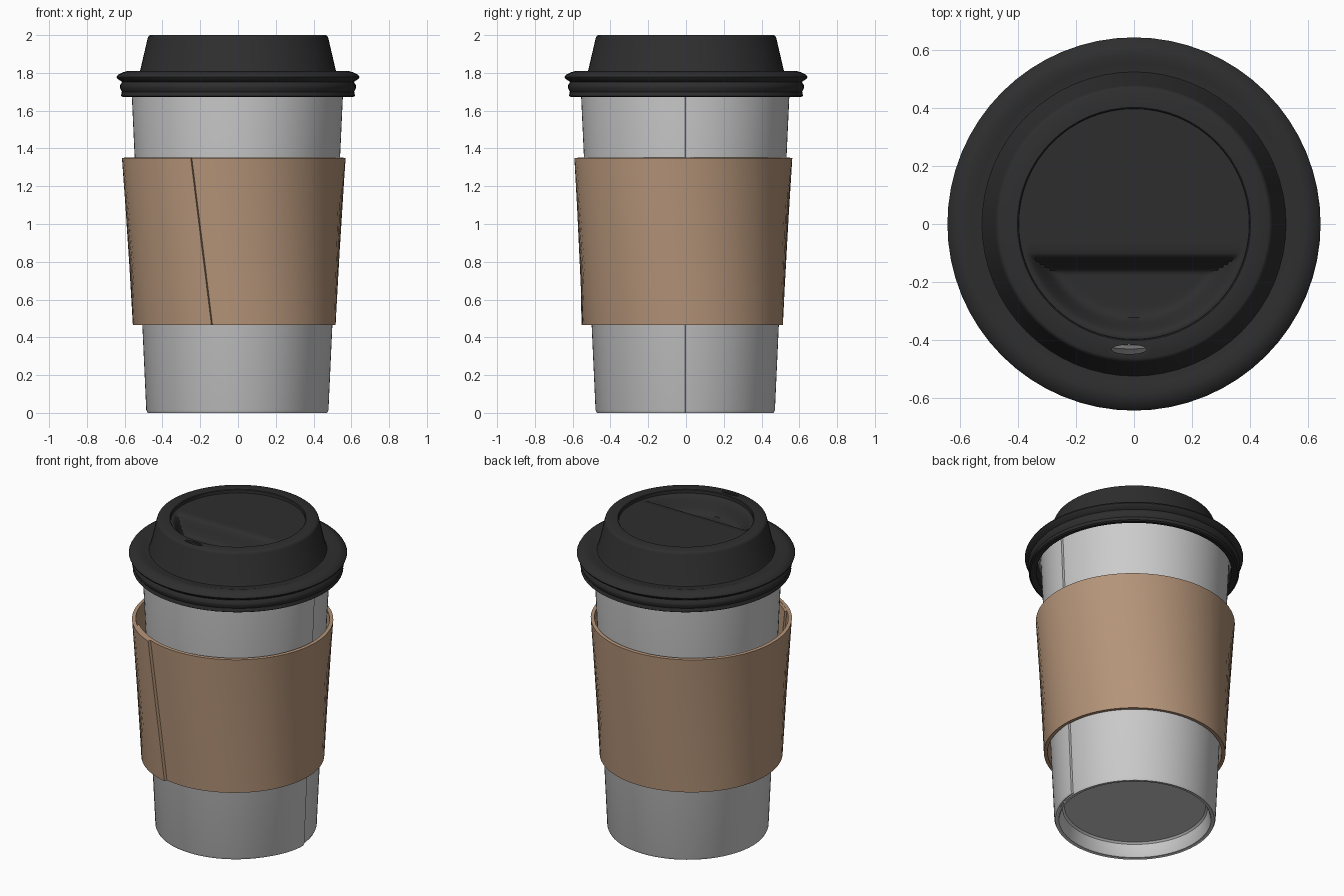
import bpy
from math import pi, cos, sin, sqrt, radians

if "Cube" in bpy.data.objects:
    bpy.data.objects.remove(bpy.data.objects["Cube"])


def material(name, color):
    m = bpy.data.materials.new(name)
    m.diffuse_color = (*color, 1)
    m.use_nodes = True
    m.node_tree.nodes["Principled BSDF"].inputs["Base Color"].default_value = m.diffuse_color
    return m


def mesh_object(name, verts, faces, mat=None):
    me = bpy.data.meshes.new(name)
    me.from_pydata(verts, [], faces)
    ob = bpy.data.objects.new(name, me)
    bpy.context.collection.objects.link(ob)
    if mat:
        me.materials.append(mat)
    return ob


def solidify(ob, thickness):
    mod = ob.modifiers.new("thickness", 'SOLIDIFY')
    mod.thickness = thickness
    mod.offset = -1


def finish(ob, angle=35):
    # apply modifiers, then smooth while keeping hard edges
    bpy.ops.object.select_all(action='DESELECT')
    ob.select_set(True)
    bpy.context.view_layer.objects.active = ob
    for mod in list(ob.modifiers):
        bpy.ops.object.modifier_apply(modifier=mod.name)
    bpy.ops.object.shade_smooth_by_angle(angle=radians(angle))


def lathe(name, profile, centre=(0, 0), seg=64, mat=None):
    verts = [(centre[0] + r * cos(2 * pi * i / seg), centre[1] + r * sin(2 * pi * i / seg), z)
             for r, z in profile for i in range(seg)]
    faces = []
    for k in range(len(profile) - 1):
        for i in range(seg):
            j = (i + 1) % seg
            faces.append((k * seg + i, k * seg + j, (k + 1) * seg + j, (k + 1) * seg + i))
    return mesh_object(name, verts, faces, mat)


def smooth(t):
    t = max(0.0, min(1.0, t))
    return t * t * (3 - 2 * t)


def wrap(name, levels, thickness, lift, overlap, mat=None, seg=96):
    """Paper sheet wrapped clockwise; its outer end lies over its inner end.
    levels: (z, centre x, centre y, radius x, radius y, seam angle)"""
    verts, faces = [], []
    total = 2 * pi + overlap * 0.3
    for z, cx, cy, rx, ry, seam in levels:
        for i in range(seg + 1):
            a = total * i / seg
            up = lift * smooth(1 - a / overlap)
            t = radians(seam) - a
            verts.append((cx + (rx + up) * cos(t), cy + (ry + up) * sin(t), z))
    n = seg + 1
    for k in range(len(levels) - 1):
        for i in range(seg):
            a = k * n + i
            faces.append((a, a + n, a + n + 1, a + 1))
    ob = mesh_object(name, verts, faces, mat)
    solidify(ob, thickness)
    finish(ob)
    return ob


black = material("black_plastic", (0.027, 0.027, 0.027))
brown = material("brown_card", (0.46, 0.296, 0.19))
CUP = (-0.011, -0.004)

# Paper cup wall with side seam
wrap("cup_wall", [(z, *CUP, r, r, 0) for z, r in
                  ((0, 0.468), (0.015, 0.475), (1.67, 0.551), (1.76, 0.555))],
     0.014, 0.015, radians(40))

# Recessed cup base
finish(lathe("cup_base", [(0.0005, 0.09), (0.415, 0.09), (0.427, 0.08), (0.442, 0.012),
                          (0.448, 0.003), (0.462, 0.002)], CUP))

# Rolled cup rim
bpy.ops.mesh.primitive_torus_add(major_radius=0.556, minor_radius=0.018, major_segments=64,
                                 minor_segments=10, location=(*CUP, 1.762))
bpy.context.object.name = "cup_rim"
finish(bpy.context.object)

# Cardboard sleeve with slanted front seam
wrap("sleeve", [(0.465, -0.02, -0.018, 0.537, 0.531, -102.6),
                (1.35, -0.022, -0.014, 0.592, 0.577, -112)],
     0.022, 0.018, radians(75), brown)

# Lid shell
lid = lathe("lid_shell", [
    (0.575, 1.682), (0.61, 1.672), (0.62, 1.678), (0.615, 1.70), (0.625, 1.72), (0.624, 1.735),
    (0.613, 1.752), (0.638, 1.768), (0.643, 1.778), (0.636, 1.79), (0.61, 1.803), (0.585, 1.81),
    (0.555, 1.802), (0.524, 1.80), (0.518, 1.812), (0.478, 1.985), (0.473, 1.995),
    (0.464, 2.0), (0.402, 2.0), (0.398, 1.996), (0.397, 1.975)], mat=black)
solidify(lid, 0.012)

# Sip hole cut through the lid rim
bpy.ops.mesh.primitive_cylinder_add(vertices=32, radius=1, depth=0.2, location=(-0.017, -0.432, 2))
cutter = bpy.context.object
cutter.name = "sip_hole_cutter"
cutter.scale = (0.06, 0.016, 1)
cutter.hide_render = True
cut = lid.modifiers.new("sip_hole", 'BOOLEAN')
cut.operation = 'DIFFERENCE'
cut.solver = 'EXACT'
cut.object = cutter
bpy.context.view_layer.update()
finish(lid)
bpy.data.objects.remove(cutter)

# Sunken lid centre with the lip well, built in rows along y
R, COLS = 0.398, 48
rows = [-R * cos(pi / 2 * i / 20) for i in range(20)]
rows = [y for y in rows if y < -0.175]
rows += [-0.17 + 0.07 * i / 7 for i in range(8)]
rows += [R * sin(-0.25 + (pi / 2 + 0.25) * i / 20) for i in range(1, 21)]
rows[0], rows[-1] = -R + 0.0005, R - 0.0005
verts, faces = [], []
for y in rows:
    half = sqrt(R * R - y * y)
    for i in range(COLS + 1):
        x = half * sin(pi / 2 * (2 * i / COLS - 1))
        r = sqrt(x * x + y * y)
        depth = 0.1 * min(smooth((-0.10 - y) / 0.07), smooth((0.388 - r) / 0.075))
        verts.append((x, y, 1.978 - depth))
for k in range(len(rows) - 1):
    for i in range(COLS):
        a = k * (COLS + 1) + i
        faces.append((a, a + 1, a + COLS + 2, a + COLS + 1))
centre = mesh_object("lid_centre", verts, faces, black)
solidify(centre, 0.012)
finish(centre, 40)
